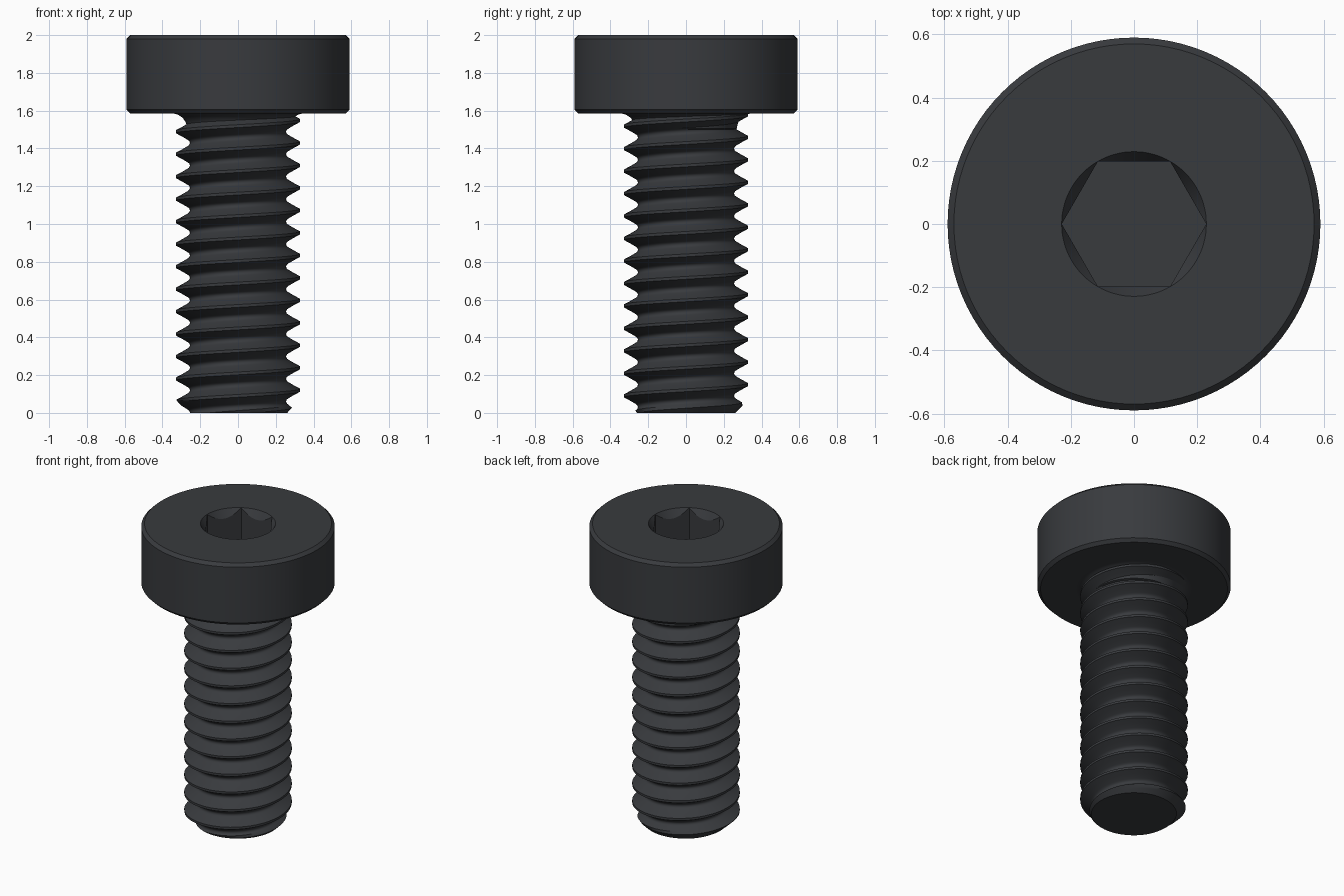
import bpy, bmesh
from math import pi, cos, sin, tau, radians

if "Cube" in bpy.data.objects:
    bpy.data.objects.remove(bpy.data.objects["Cube"])

SEG, PITCH, TOP, PHASE = 96, 0.119, 1.585, 0.12
black = bpy.data.materials.new("black_oxide")
black.diffuse_color = (0.04, 0.043, 0.048, 1)
black.use_nodes = True
black.node_tree.nodes["Principled BSDF"].inputs["Base Color"].default_value = black.diffuse_color


def make(name, bm):
    bmesh.ops.remove_doubles(bm, verts=bm.verts, dist=1e-5)
    bmesh.ops.recalc_face_normals(bm, faces=bm.faces)
    me = bpy.data.meshes.new(name)
    bm.to_mesh(me)
    bm.free()
    ob = bpy.data.objects.new(name, me)
    bpy.context.collection.objects.link(ob)
    ob.data.materials.append(black)
    return ob


def lathe(name, profile, n=SEG):
    """Closed solid from (radius, z) rings with end caps."""
    bm = bmesh.new()
    rings = [[bm.verts.new((r * cos(tau * i / n), r * sin(tau * i / n), z)) for i in range(n)]
             for r, z in profile]
    for a, b in zip(rings, rings[1:]):
        for i in range(n):
            j = (i + 1) % n
            bm.faces.new((a[i], a[j], b[j], b[i]))
    bm.faces.new(rings[0][::-1])
    bm.faces.new(rings[-1])
    return make(name, bm)


def smooth(ob, angle=30):
    bpy.ops.object.select_all(action='DESELECT')
    ob.select_set(True)
    bpy.context.view_layer.objects.active = ob
    bpy.ops.object.shade_smooth_by_angle(angle=radians(angle))


# Head with chamfered rims, hex socket and conical countersink
head = lathe("head", [(0.57, TOP), (0.59, TOP + 0.02), (0.59, 1.98), (0.57, 2.0)])
hexagon = lathe("hex_cutter", [(0.198 / cos(pi / 6), 1.75), (0.198 / cos(pi / 6), 2.1)], 6)
cone = lathe("countersink_cutter", [(0.19, 1.935), (0.229, 2.0), (0.241, 2.02)])
bpy.context.view_layer.objects.active = head
for cutter in (hexagon, cone):
    mod = head.modifiers.new("cut", 'BOOLEAN')
    mod.operation, mod.solver, mod.object = 'DIFFERENCE', 'EXACT', cutter
    bpy.ops.object.modifier_apply(modifier=mod.name)
    bpy.data.objects.remove(cutter)
smooth(head)

# Fillet below the head
fillet = [(0.35 - 0.08 * cos(a), TOP - 0.08 + 0.08 * sin(a))
          for a in (pi / 2 * k / 10 for k in range(11))]
smooth(lathe("head_fillet", [(0.24, TOP - 0.09)] + fillet))

# Thread section: (distance from crest centre, radius)
SECTION = [(0, 0.328), (0.0075, 0.328), (0.024, 0.297), (0.041, 0.268),
           (0.047, 0.26), (0.053, 0.256), (PITCH / 2, 0.255)]


def radius(t, z):
    d = (z - PHASE - PITCH * t / tau) % PITCH
    d = min(d, PITCH - d)
    r = SECTION[-1][1]
    for (d0, r0), (d1, r1) in zip(SECTION, SECTION[1:]):
        if d <= d1:
            r = r0 + (r1 - r0) * (d - d0) / (d1 - d0)
            break
    return min(r, 0.26 + z)                   # end chamfer


# Shank: helical rows clamped flat at both ends
offsets = [-d for d, _ in SECTION[-2:0:-1]] + [d for d, _ in SECTION]
bm = bmesh.new()
rows = []
for turn in range(-3, 15):
    for off in offsets:
        row = []
        for i in range(SEG + 1):
            t = tau * i / SEG
            z = min(max(PHASE + PITCH * (turn + i / SEG) + off, 0), TOP)
            r = radius(t, z)
            row.append(bm.verts.new((r * cos(t), r * sin(t), z)))
        rows.append(row)
for a, b in zip(rows, rows[1:]):
    for i in range(SEG):
        quad = (a[i], a[i + 1], b[i + 1], b[i])
        if max(v.co.z for v in quad) - min(v.co.z for v in quad) > 1e-6:
            bm.faces.new(quad)
bmesh.ops.delete(bm, geom=[v for v in bm.verts if not v.link_faces], context='VERTS')
bmesh.ops.remove_doubles(bm, verts=bm.verts, dist=1e-5)
bmesh.ops.holes_fill(bm, edges=[e for e in bm.edges if e.is_boundary], sides=0)
smooth(make("threaded_shank", bm), 35)
